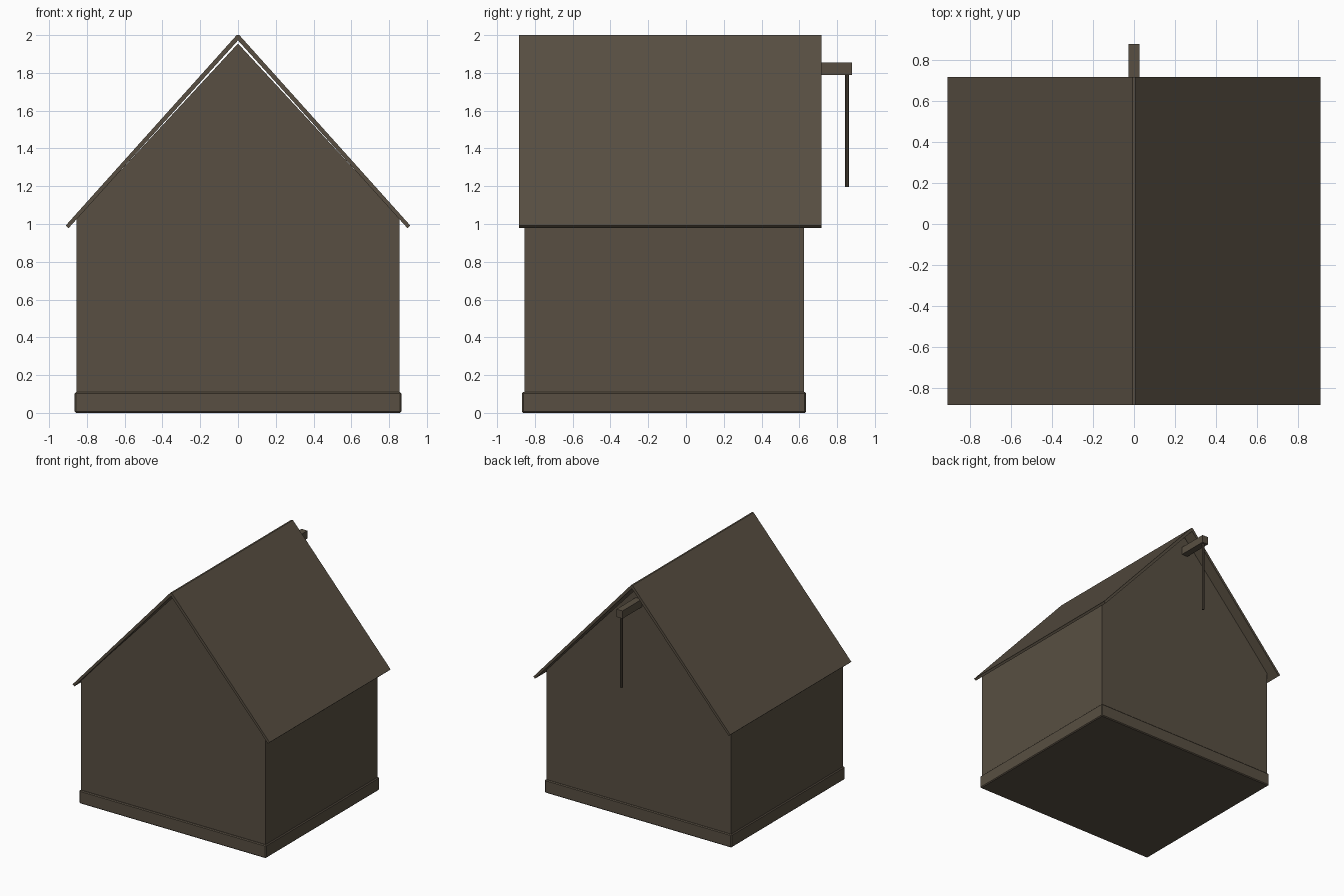
import bpy, bmesh
from mathutils import Vector

cube = bpy.data.objects.get("Cube")
if cube:
    bpy.data.objects.remove(cube, do_unlink=True)

wood = bpy.data.materials.new("dark brown wood")
wood.use_nodes = True
brown = (0.098, 0.078, 0.054, 1)
wood.diffuse_color = brown
wood.node_tree.nodes["Principled BSDF"].inputs["Base Color"].default_value = brown


def extrude_profile(name, profile, y0, y1, bevel=0):
    """Extrude an (x, z) outline along y."""
    bm = bmesh.new()
    face = bm.faces.new([bm.verts.new((x, y0, z)) for x, z in profile])
    ext = bmesh.ops.extrude_face_region(bm, geom=[face])
    moved = [v for v in ext["geom"] if isinstance(v, bmesh.types.BMVert)]
    bmesh.ops.translate(bm, verts=moved, vec=Vector((0, y1 - y0, 0)))
    bmesh.ops.recalc_face_normals(bm, faces=bm.faces)
    mesh = bpy.data.meshes.new(name)
    bm.to_mesh(mesh)
    bm.free()
    mesh.materials.append(wood)
    obj = bpy.data.objects.new(name, mesh)
    bpy.context.collection.objects.link(obj)
    if bevel:
        mod = obj.modifiers.new("edge_chamfer", "BEVEL")
        mod.width = bevel
        mod.segments = 1
    return obj


def box(name, x0, x1, y0, y1, z0, z1, bevel=0):
    return extrude_profile(name, [(x0, z0), (x1, z0), (x1, z1), (x0, z1)], y0, y1, bevel)


# Foundation and gabled walls
box("foundation", -0.865, 0.865, -0.868, 0.635, 0, 0.11, 0.007)
extrude_profile("walls", [(-0.855, 0.05), (0.855, 0.05), (0.855, 1.03), (0, 1.955), (-0.855, 1.03)], -0.855, 0.625)

# Two thin roof slabs meeting at a narrow ridge
for side, name in ((1, "roof_left"), (-1, "roof_right")):
    slab = [(0, 2.0), (0.007, 2.0), (0.912, 0.992), (0.897, 0.978), (0, 1.972)]
    extrude_profile(name, [(side * x, z) for x, z in slab], -0.885, 0.717)

# Hoist beam with its hanging rope at the back gable
box("hoist_beam", -0.028, 0.028, 0.6, 0.88, 1.79, 1.855)
bpy.ops.mesh.primitive_cylinder_add(vertices=8, radius=0.01, depth=0.6, location=(0, 0.853, 1.495))
rope = bpy.context.object
rope.name = "hoist_rope"
rope.data.materials.append(wood)
bpy.ops.object.shade_smooth_by_angle()
